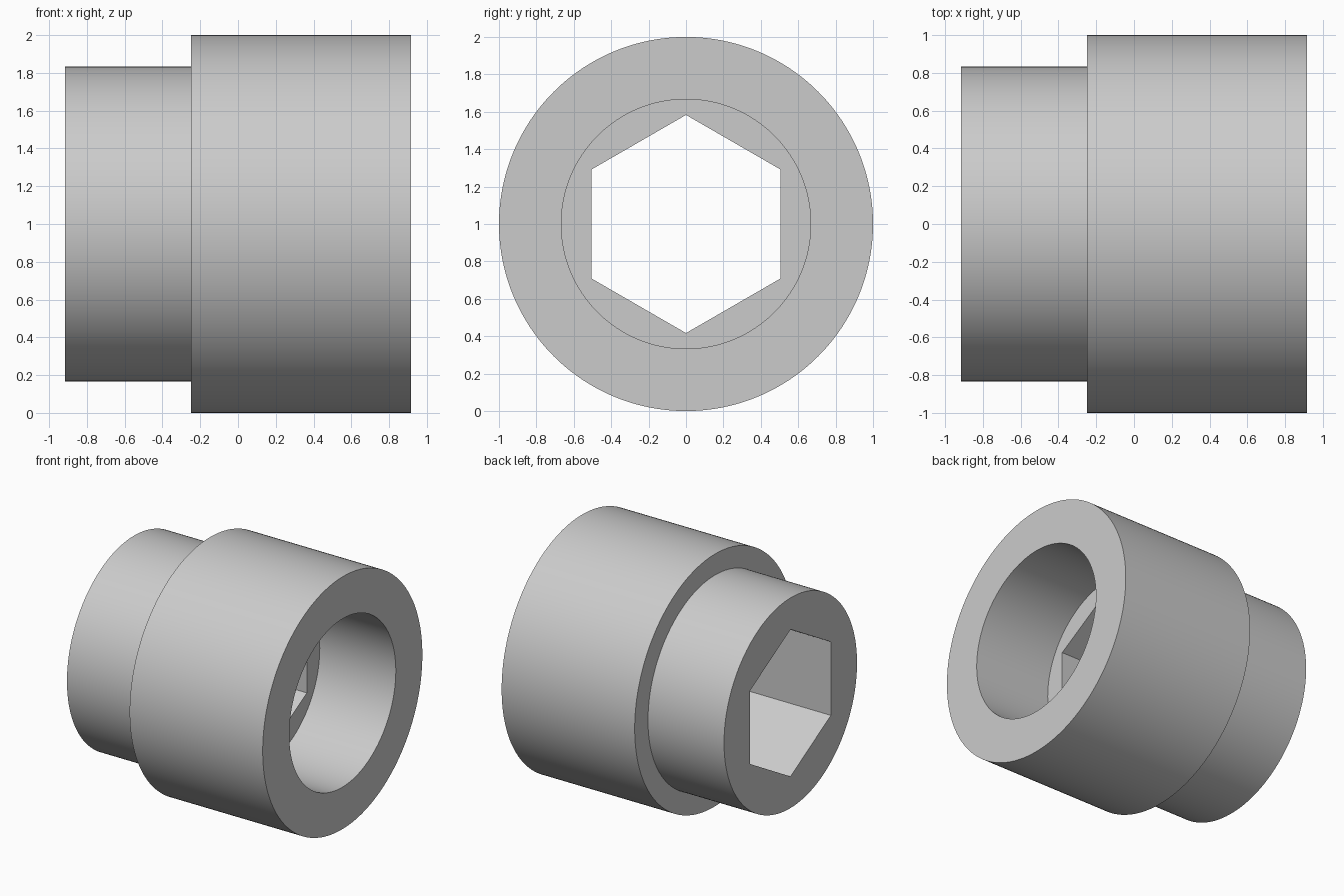
import bpy
import bmesh
from math import cos, sin, pi

cube = bpy.data.objects.get("Cube")
if cube:
    bpy.data.objects.remove(cube, do_unlink=True)

SEGMENTS = 192      # divisible by 12, so the hexagon corners fall on vertices
END = 0.9167        # half length along x
STEP = 0.25         # shoulder at -STEP, bore floor at +STEP
HEX_APOTHEM = 0.505


def circle(radius):
    return lambda a: radius


def hexagon(apothem):
    return lambda a: apothem / cos((a + pi / 6) % (pi / 3) - pi / 6)


# One colour for the whole part
grey = bpy.data.materials.new("light grey")
grey.use_nodes = True
colour = (0.6, 0.6, 0.6, 1)
grey.diffuse_color = colour
grey.node_tree.nodes["Principled BSDF"].inputs["Base Color"].default_value = colour

# Closed section swept about the x axis: collar, round bore, hex hole, neck
section = [
    (-END, circle(0.833)),
    (-STEP, circle(0.833)),
    (-STEP, circle(1)),
    (END, circle(1)),
    (END, circle(0.667)),
    (STEP, circle(0.667)),
    (STEP, hexagon(HEX_APOTHEM)),
    (-END, hexagon(HEX_APOTHEM)),
]

bm = bmesh.new()
rings = []
for x, radius in section:
    ring = []
    for i in range(SEGMENTS):
        a = 2 * pi * i / SEGMENTS
        r = radius(a)
        ring.append(bm.verts.new((x, r * cos(a), 1 + r * sin(a))))
    rings.append(ring)

for k, ring in enumerate(rings):
    following = rings[(k + 1) % len(rings)]
    for i in range(SEGMENTS):
        j = (i + 1) % SEGMENTS
        bm.faces.new((ring[i], ring[j], following[j], following[i]))
bmesh.ops.recalc_face_normals(bm, faces=bm.faces)

mesh = bpy.data.meshes.new("stepped_hex_sleeve")
bm.to_mesh(mesh)
bm.free()
mesh.materials.append(grey)
sleeve = bpy.data.objects.new("stepped_hex_sleeve", mesh)
bpy.context.collection.objects.link(sleeve)

# Smooth round walls, sharp rims and hexagon corners
bpy.ops.object.select_all(action="DESELECT")
sleeve.select_set(True)
bpy.context.view_layer.objects.active = sleeve
bpy.ops.object.shade_smooth_by_angle(angle=pi / 6)
